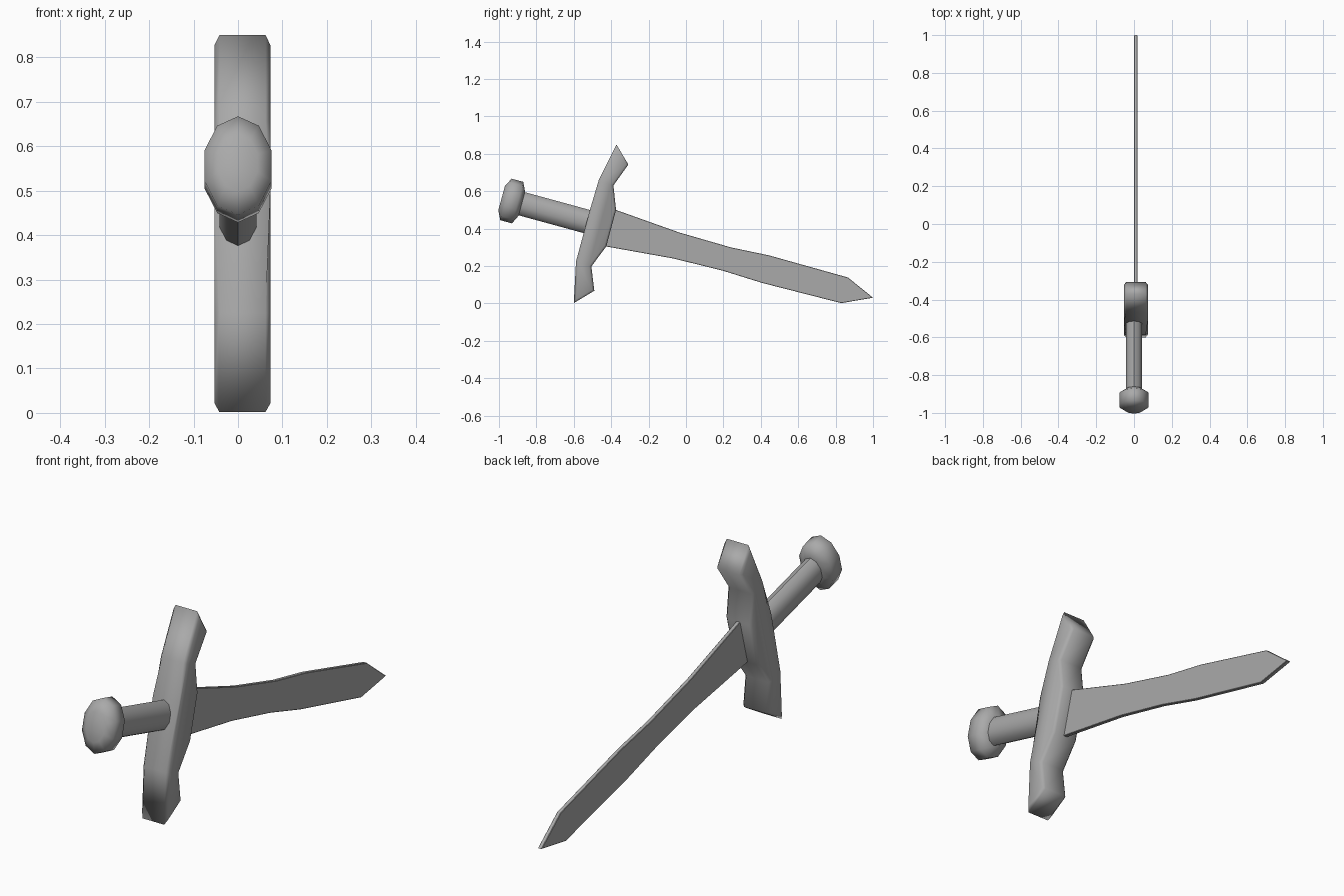
import bpy, bmesh, math
from mathutils import Matrix

if "Cube" in bpy.data.objects:
    bpy.data.objects.remove(bpy.data.objects["Cube"])

# Dark grey metal shared by every part
METAL = bpy.data.materials.new("dark_grey")
METAL.diffuse_color = (0.4, 0.4, 0.4, 1.0)
METAL.use_nodes = True
METAL.node_tree.nodes["Principled BSDF"].inputs["Base Color"].default_value = METAL.diffuse_color


def finish(name, bm, angle):
    bmesh.ops.recalc_face_normals(bm, faces=bm.faces[:])
    mesh = bpy.data.meshes.new(name)
    bm.to_mesh(mesh)
    bm.free()
    mesh.materials.append(METAL)
    obj = bpy.data.objects.new(name, mesh)
    bpy.context.collection.objects.link(obj)
    bpy.ops.object.select_all(action='DESELECT')
    obj.select_set(True)
    bpy.context.view_layer.objects.active = obj
    bpy.ops.object.shade_smooth_by_angle(angle=math.radians(angle))
    return obj


def plate(name, outline, x0, x1, bevel, angle):
    """Extrude a (y, z) outline along x and chamfer both rims."""
    bm = bmesh.new()
    face = bm.faces.new([bm.verts.new((x0, y, z)) for y, z in outline])
    ext = bmesh.ops.extrude_face_region(bm, geom=[face])["geom"]
    for v in ext:
        if isinstance(v, bmesh.types.BMVert):
            v.co.x = x1
    rims = [e for e in bm.edges if abs(e.verts[0].co.x - e.verts[1].co.x) < 1e-6]
    bmesh.ops.bevel(bm, geom=rims, offset=bevel, offset_type='OFFSET',
                    segments=1, profile=0.5, affect='EDGES')
    return finish(name, bm, angle)


TILT = math.radians(-15.3)
HILT = Matrix.Translation((0, -0.932, 0.548)) @ Matrix.Rotation(TILT, 4, 'X')


def lathe(name, profile, squash, angle, sides=10):
    """Oval ten-sided solid from (axial, radius) rings along the hilt axis."""
    bm = bmesh.new()
    rings = []
    for a, r in profile:
        ring = []
        for i in range(sides):
            t = 2 * math.pi * i / sides
            ring.append(bm.verts.new((r * squash * math.sin(t), a, r * math.cos(t))))
        rings.append(ring)
    for lo, hi in zip(rings, rings[1:]):
        for i in range(sides):
            j = (i + 1) % sides
            bm.faces.new((lo[i], lo[j], hi[j], hi[i]))
    bm.faces.new(rings[0])
    bm.faces.new(rings[-1])
    bm.transform(HILT)
    return finish(name, bm, angle)


# Blade: thin, leaf-shaped, with its root buried in the guard
plate("blade", [(-0.42, 0.51), (-0.374, 0.50), (-0.037, 0.38), (0.24, 0.30),
                (0.445, 0.257), (0.866, 0.139), (1.0, 0.031), (0.83, 0.002),
                (0.407, 0.11), (0.198, 0.175), (-0.064, 0.24),
                (-0.428, 0.305), (-0.47, 0.32)], 0.0, 0.018, 0.002, 30)

# Cross guard: slanted bar with flared ends
plate("cross_guard", [(-0.372, 0.85), (-0.308, 0.743), (-0.388, 0.631),
                      (-0.374, 0.50), (-0.426, 0.305), (-0.506, 0.198),
                      (-0.49, 0.068), (-0.60, 0.002), (-0.588, 0.225),
                      (-0.513, 0.503), (-0.467, 0.658)], -0.053, 0.073, 0.011, 180)

# Grip and pommel
lathe("grip", [(0.03, 0.064), (0.46, 0.064)], 0.69, 50)
lathe("pommel", [(-0.056, 0.067), (-0.032, 0.115), (0.033, 0.115), (0.056, 0.067)],
      0.69, 180)
